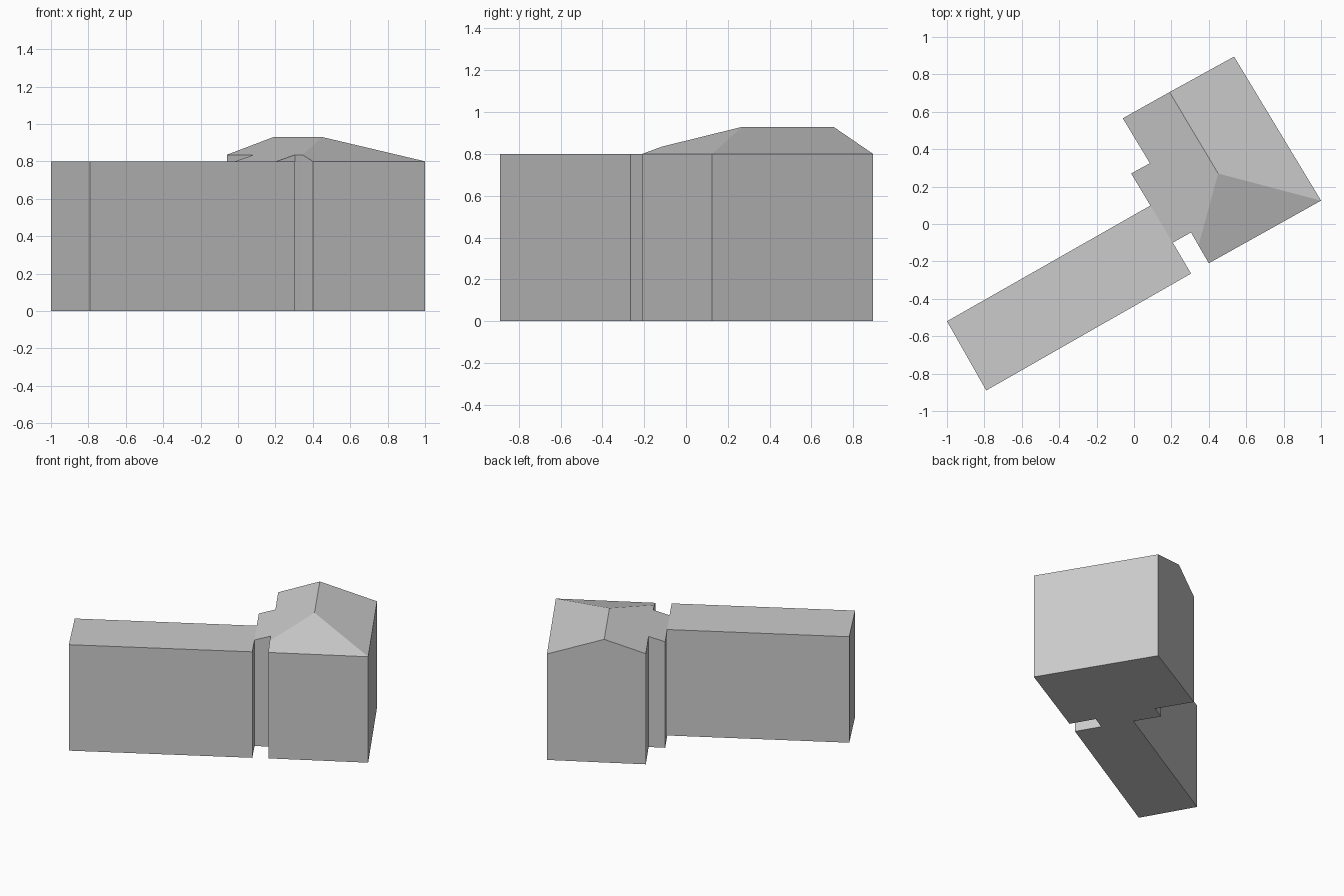
import bpy
import bmesh

cube = bpy.data.objects.get("Cube")
if cube:
    bpy.data.objects.remove(cube, do_unlink=True)

# One plain grey for the whole building
grey = bpy.data.materials.new("plain_grey")
grey.use_nodes = True
grey.diffuse_color = (0.6, 0.6, 0.6, 1)
grey.node_tree.nodes["Principled BSDF"].inputs["Base Color"].default_value = (0.6, 0.6, 0.6, 1)


def block(name, outline, roof_faces, ridge_end=()):
    """Walls drop from the eaves outline to the ground; roof faces index outline + ridge_end."""
    bm = bmesh.new()
    top = [bm.verts.new(p) for p in outline]
    base = [bm.verts.new((x, y, 0)) for x, y, z in outline]
    points = top + [bm.verts.new(p) for p in ridge_end]
    for i in range(len(top)):
        j = (i + 1) % len(top)
        bm.faces.new((base[i], base[j], top[j], top[i]))
    bm.faces.new(base[::-1])
    for face in roof_faces:
        bm.faces.new([points[i] for i in face])
    bmesh.ops.recalc_face_normals(bm, faces=bm.faces)
    mesh = bpy.data.meshes.new(name)
    bm.to_mesh(mesh)
    bm.free()
    mesh.materials.append(grey)
    obj = bpy.data.objects.new(name, mesh)
    bpy.context.collection.objects.link(obj)
    return obj


EAVES, HIGH_EAVES, RIDGE = 0.8, 0.835, 0.93

# Long wing with a flat roof
block("flat_roof_wing",
      [(-1, -0.52, EAVES), (-0.79, -0.89, EAVES), (0.305, -0.265, EAVES), (0.09, 0.1, EAVES)],
      [range(4)])

# Main house with its narrow link, gabled at the back and hipped at the front
block("main_house",
      [(0.4, -0.21, EAVES), (1, 0.125, EAVES), (0.535, 0.895, EAVES),
       (0.19, 0.705, RIDGE), (-0.06, 0.565, HIGH_EAVES), (0.085, 0.325, HIGH_EAVES),
       (-0.015, 0.27, EAVES), (0.207, -0.1, EAVES),
       (0.305, -0.045, HIGH_EAVES), (0.345, -0.115, HIGH_EAVES)],
      [(0, 1, 10, 9), (1, 2, 3, 10), (3, 4, 5, 6, 7, 8, 9, 10)],
      ridge_end=[(0.45, 0.27, RIDGE)])
